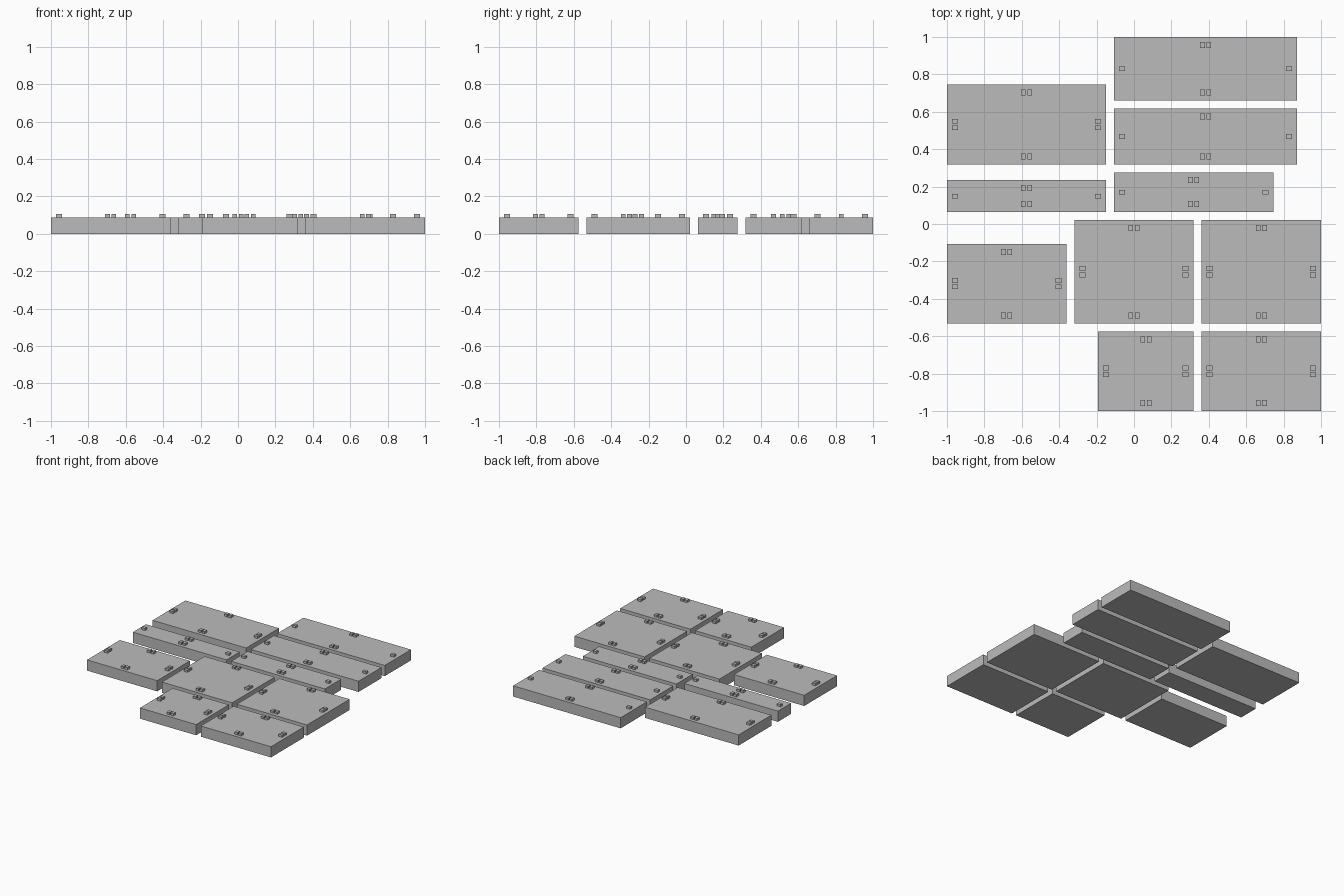
import bpy
import bmesh
from mathutils import Matrix, Vector

cube = bpy.data.objects.get("Cube")
if cube:
    bpy.data.objects.remove(cube, do_unlink=True)

UNIT = 2 / 47          # the layout is a 47 x 47 module grid
THICK = 0.088          # slab thickness
RAISE = 0.018          # height of the raised pads

grey = bpy.data.materials.new("plain grey")
grey.use_nodes = True
grey.diffuse_color = (0.5, 0.5, 0.5, 1)
grey.node_tree.nodes["Principled BSDF"].inputs["Base Color"].default_value = (0.5, 0.5, 0.5, 1)


def add_box(bm, centre, size):
    matrix = Matrix.Translation(centre) @ Matrix.Diagonal((*size, 1))
    bmesh.ops.create_cube(bm, size=1, matrix=matrix)


def finish(bm, name):
    mesh = bpy.data.meshes.new(name)
    bm.to_mesh(mesh)
    bm.free()
    mesh.materials.append(grey)
    obj = bpy.data.objects.new(name, mesh)
    bpy.context.collection.objects.link(obj)


def add_pads(bm, centre, along, length):
    """Plain raised pads at an edge: one on short edges, a pair on long ones."""
    across = Vector((along.y, along.x, 0))
    offsets = (-0.017, 0.017) if length >= 10 else (0,)
    for offset in offsets:
        size = along * 0.025 + across * 0.032 + Vector((0, 0, RAISE))
        add_box(bm, centre + along * offset, size)


def tile(name, x, y, width, depth):
    """Slab with its corner at module (x, y), and pads one module in from each edge."""
    mid = Vector(((x + width / 2) * UNIT - 1, (y + depth / 2) * UNIT - 1, 0))
    slab = bmesh.new()
    add_box(slab, mid + Vector((0, 0, THICK / 2)), (width * UNIT, depth * UNIT, THICK))
    finish(slab, name + "_slab")

    pads = bmesh.new()
    top = mid + Vector((0, 0, THICK + RAISE / 2))
    for side in (-1, 1):
        to_side = Vector((side * (width / 2 - 1) * UNIT, 0, 0))
        to_end = Vector((0, side * (depth / 2 - 1) * UNIT, 0))
        add_pads(pads, top + to_side, Vector((0, 1, 0)), depth)
        add_pads(pads, top + to_end, Vector((1, 0, 0)), width)
    finish(pads, name + "_pads")


# Back rows
tile("back_long", 21, 39, 23, 8)
tile("back_long_inner", 21, 31, 23, 7)
tile("back_right", 0, 31, 20, 10)
# Narrow strips
tile("strip_right", 0, 25, 20, 4)
tile("strip_left", 21, 25, 20, 5)
# Middle row
tile("middle_right", 0, 11, 15, 10)
tile("middle_centre", 16, 11, 15, 13)
tile("middle_left", 32, 11, 15, 13)
# Front row
tile("front_centre", 19, 0, 12, 10)
tile("front_left", 32, 0, 15, 10)
